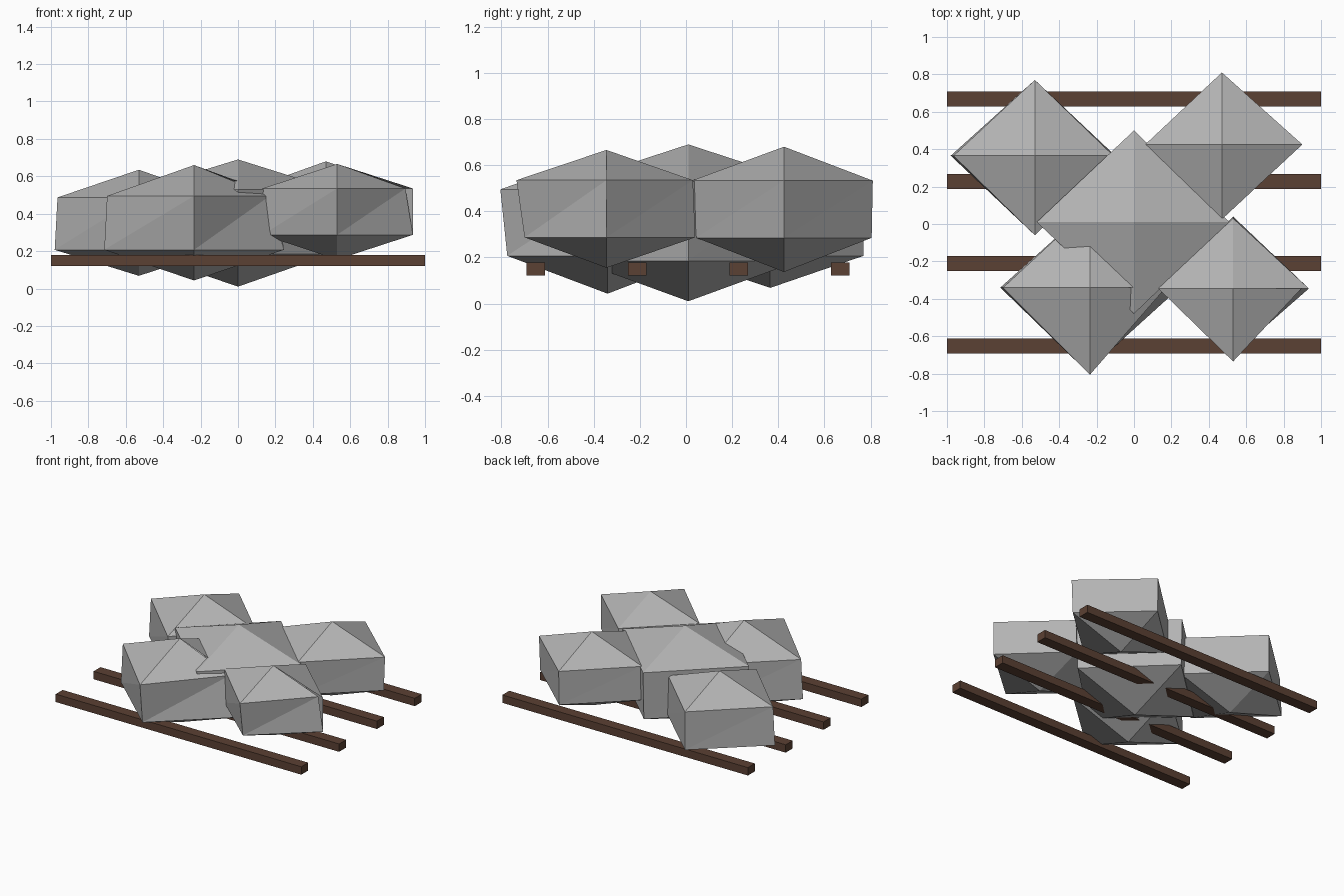
import bpy, bmesh
from mathutils import Vector

if "Cube" in bpy.data.objects:
    bpy.data.objects.remove(bpy.data.objects["Cube"])


def material(name, rgb):
    m = bpy.data.materials.new(name)
    m.diffuse_color = (*rgb, 1)
    m.use_nodes = True
    m.node_tree.nodes["Principled BSDF"].inputs["Base Color"].default_value = m.diffuse_color
    return m


STONE = material("stone grey", (0.456, 0.456, 0.456))
WOOD = material("dark brown wood", (0.105, 0.052, 0.033))
DIRS = [(1, 0), (0, 1), (-1, 0), (0, -1), (1, 0)]   # last corner is the open seam


def add_object(name, bm, mat):
    me = bpy.data.meshes.new(name)
    bm.to_mesh(me)
    bm.free()
    me.materials.append(mat)
    ob = bpy.data.objects.new(name, me)
    bpy.context.collection.objects.link(ob)
    return ob


# Four-sided faceted stone: two poles and two rings of uneven corners
def stone(name, x, y, z, upper, lower):
    bm = bmesh.new()
    top = bm.verts.new((x, y, z[0]))
    bottom = bm.verts.new((x, y, z[3]))
    rings = [[bm.verts.new((x + dx * r, y + dy * r, h)) for (dx, dy), r in zip(DIRS, radii)]
             for radii, h in ((upper, z[1]), (lower, z[2]))]
    u, l = rings
    for i in range(4):
        bm.faces.new((top, u[i], u[i + 1]))
        bm.faces.new((u[i], l[i], u[i + 1]))
        bm.faces.new((l[i], l[i + 1], u[i + 1]))
        bm.faces.new((bottom, l[i + 1], l[i]))
    add_object(name, bm, STONE)


stone("centre_stone", 0, 0.01, (0.69, 0.53, 0.185, 0.01),
      (.51, .49, .52, .49, .51), (.50, .48, .51, .48, .50))
stone("back_left_stone", -0.53, 0.365, (0.635, 0.487, 0.207, 0.068),
      (.42, .405, .435, .425, .42), (.43, .405, .45, .41, .43))
stone("back_right_stone", 0.47, 0.425, (0.68, 0.533, 0.285, 0.137),
      (.43, .385, .41, .40, .43), (.42, .38, .41, .38, .42))
stone("front_left_stone", -0.235, -0.34, (0.66, 0.495, 0.207, 0.043),
      (.45, .43, .465, .465, .405), (.48, .43, .48, .435, .48))
stone("front_right_stone", 0.53, -0.345, (0.666, 0.535, 0.287, 0.155),
      (.405, .375, .40, .39, .365), (.405, .385, .40, .355, .405))

# Grate bars running left to right
for i in range(4):
    bm = bmesh.new()
    bmesh.ops.create_cube(bm, size=1)
    bmesh.ops.scale(bm, vec=(2, 0.08, 0.058), verts=bm.verts)
    bmesh.ops.translate(bm, vec=Vector((0, -0.652 + 0.44 * i, 0.15)), verts=bm.verts)
    add_object(f"grate_bar_{i + 1}", bm, WOOD)
